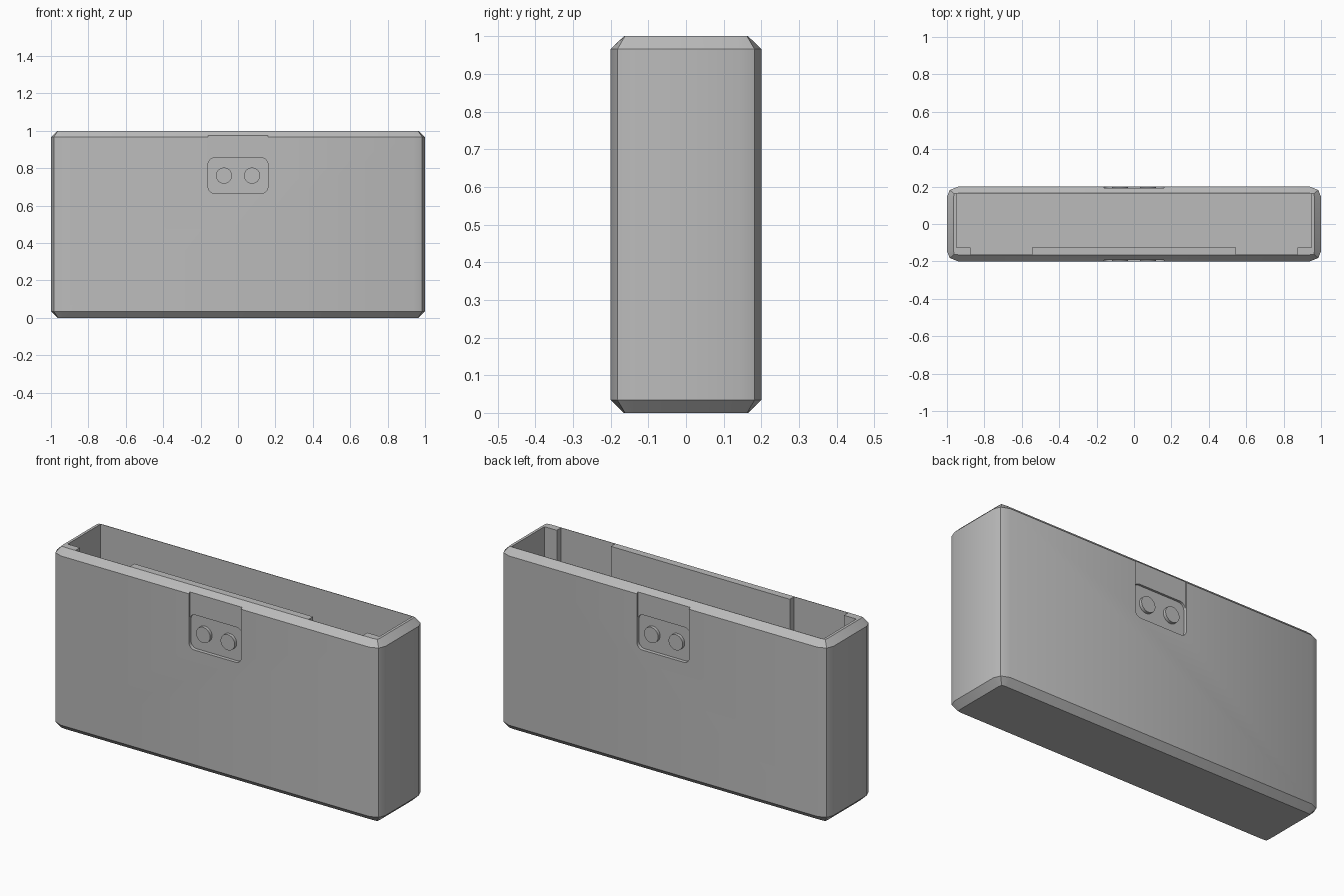
import bpy
import bmesh
import math

cube = bpy.data.objects.get("Cube")
if cube:
    bpy.data.objects.remove(cube, do_unlink=True)

grey = bpy.data.materials.new("plain grey")
grey.use_nodes = True
grey.diffuse_color = (0.5, 0.5, 0.5, 1)
grey.node_tree.nodes["Principled BSDF"].inputs["Base Color"].default_value = (0.5, 0.5, 0.5, 1)


def loft(name, rings):
    """Skin equal-length rings of points and cap both ends."""
    bm = bmesh.new()
    loops = [[bm.verts.new(p) for p in ring] for ring in rings]
    n = len(loops[0])
    for a, b in zip(loops, loops[1:]):
        for i in range(n):
            j = (i + 1) % n
            bm.faces.new((a[i], a[j], b[j], b[i]))
    bm.faces.new(loops[0])
    bm.faces.new(loops[-1])
    bmesh.ops.recalc_face_normals(bm, faces=bm.faces)
    mesh = bpy.data.meshes.new(name)
    bm.to_mesh(mesh)
    bm.free()
    mesh.materials.append(grey)
    obj = bpy.data.objects.new(name, mesh)
    bpy.context.collection.objects.link(obj)
    return obj


def cut(target, cutter):
    cutter.hide_render = True
    mod = target.modifiers.new("cut", 'BOOLEAN')
    mod.operation = 'DIFFERENCE'
    mod.solver = 'EXACT'
    mod.object = cutter
    bpy.ops.object.select_all(action='DESELECT')
    bpy.context.view_layer.objects.active = target
    target.select_set(True)
    bpy.ops.object.modifier_apply(modifier=mod.name)
    bpy.data.objects.remove(cutter, do_unlink=True)


def smooth(obj):
    bpy.ops.object.select_all(action='DESELECT')
    bpy.context.view_layer.objects.active = obj
    obj.select_set(True)
    bpy.ops.object.shade_smooth_by_angle(angle=math.radians(30))


def outline(corner, z):
    """Mirror one corner into all four quadrants, in order around the box."""
    points = []
    for sx, sy, step in ((1, 1, 1), (-1, 1, -1), (-1, -1, 1), (1, -1, -1)):
        points += [(x * sx, y * sy, z) for x, y in corner[::step]]
    return points


def facing(points, side, y0, y1, name):
    """Prism from an x-z profile, on the front (-1) or back (1)."""
    return loft(name, [[(x, side * y, z) for x, z in points] for y in (y0, y1)])


def circle(cx, cz, r, n, start=0.0, sweep=math.tau):
    return [(cx + r * math.cos(start + sweep * i / n), cz + r * math.sin(start + sweep * i / n))
            for i in range(n)]


# Shell with eased corners and chamfered top and bottom
wide = [(1, 0.145), (0.985, 0.182), (0.94, 0.2)]
narrow = [(0.965, 0.14), (0.962, 0.162), (0.935, 0.165)]
shell = loft("case_shell", [outline(narrow, 0), outline(wide, 0.034),
                            outline(wide, 0.966), outline(narrow, 1)])

# Cavity, leaving thick pads along the front wall
half = [(0.545, -0.125), (0.545, -0.163), (0.875, -0.163), (0.875, -0.125),
        (0.95, -0.125), (0.95, 0.162)]
cavity = half + [(-x, y) for x, y in reversed(half)]
cut(shell, loft("cavity_cutter", [[(x, y, z) for x, y in cavity] for z in (0.035, 1.1)]))

# Rounded clasp pocket, strip leading up to the rim, and studs on both faces
pocket = []
for k, (cx, cz) in enumerate(((0.125, 0.82), (-0.125, 0.82), (-0.125, 0.7), (0.125, 0.7))):
    pocket += circle(cx, cz, 0.035, 6, k * math.pi / 2, math.pi / 2)
    a = (k + 1) * math.pi / 2
    pocket.append((cx + 0.035 * math.cos(a), cz + 0.035 * math.sin(a)))
strip = [(-0.1595, 0.78), (0.1595, 0.78), (0.1595, 1.1), (-0.1595, 1.1)]
for side, label in ((-1, "front"), (1, "back")):
    cut(shell, facing(strip, side, 0.192, 0.3, "strip_cutter"))
    cut(shell, facing(pocket, side, 0.18, 0.3, "pocket_cutter"))
    for sx, hand in ((1, "left"), (-1, "right")):
        smooth(facing(circle(sx * 0.075, 0.76, 0.043, 32), side, 0.175, 0.197,
                      f"{label}_{hand}_stud"))
smooth(shell)
